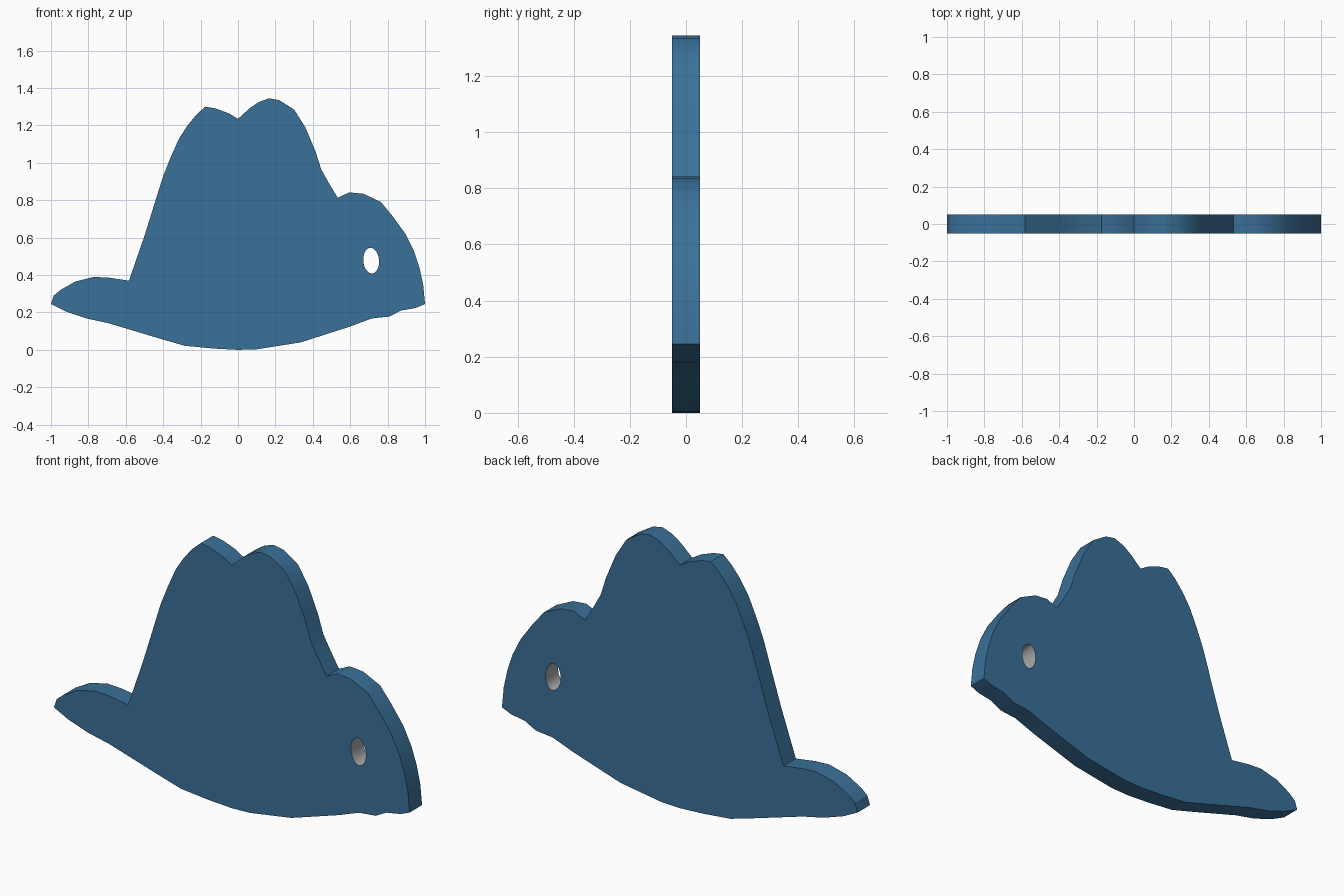
import bpy, bmesh, math

if "Cube" in bpy.data.objects:
    bpy.data.objects.remove(bpy.data.objects["Cube"])

HALF = 0.05  # half thickness of the plate

# Hat silhouette in (x, z), clockwise from the left brim tip
OUTLINE = [
    # left brim
    (-1, .245), (-.985, .29), (-.95, .32), (-.87, .365), (-.77, .39), (-.69, .386), (-.583, .37),
    # crown, with a dent in the middle
    (-.5, .61), (-.4, .93), (-.36, 1.03), (-.315, 1.13), (-.27, 1.2), (-.22, 1.26), (-.175, 1.3),
    (-.12, 1.291), (-.05, 1.265), (0, 1.235), (.06, 1.29), (.11, 1.325), (.165, 1.345),
    (.22, 1.335), (.3, 1.285), (.36, 1.19), (.415, 1.06), (.445, .965), (.49, .885), (.533, .813),
    # raised right brim
    (.595, .842), (.67, .835), (.765, .79), (.83, .71), (.895, .62), (.94, .53), (.97, .44),
    (.99, .35), (1, .245),
    # underside
    (.95, .224), (.87, .21), (.81, .178), (.715, .168), (.6, .125), (.335, .04), (.1, .003),
    (0, 0), (-.13, .007), (-.285, .022), (-.4, .055), (-.69, .142), (-.81, .168), (-.92, .205),
]


def ellipse(cx, cz, rx, rz, tilt, n=32):
    pts = []
    for i in range(n):
        a = 2 * math.pi * i / n
        u, v = rx * math.cos(a), rz * math.sin(a)
        pts.append((cx + u * math.cos(tilt) - v * math.sin(tilt),
                    cz + u * math.sin(tilt) + v * math.cos(tilt)))
    return pts


def add_loop(bm, pts):
    verts = [bm.verts.new((x, -HALF, z)) for x, z in pts]
    return [bm.edges.new((v, verts[i - 1])) for i, v in enumerate(verts)]


def material(name, color):
    mat = bpy.data.materials.new(name)
    mat.diffuse_color = color
    mat.use_nodes = True
    mat.node_tree.nodes["Principled BSDF"].inputs["Base Color"].default_value = mat.diffuse_color
    return mat


# Plate: fill the outline around the hole, then extrude through the thickness
bm = bmesh.new()
edges = add_loop(bm, OUTLINE) + add_loop(bm, ellipse(.712, .477, .042, .069, math.radians(5)))
bmesh.ops.triangle_fill(bm, edges=edges, use_beauty=True, use_dissolve=False)
ext = bmesh.ops.extrude_face_region(bm, geom=bm.faces[:], use_keep_orig=True)
bmesh.ops.translate(bm, vec=(0, 2 * HALF, 0),
                    verts=[g for g in ext["geom"] if isinstance(g, bmesh.types.BMVert)])
bmesh.ops.recalc_face_normals(bm, faces=bm.faces[:])

# Hole wall is plain grey
for f in bm.faces:
    if all(abs(v.co.x - .712) < .08 and abs(v.co.z - .477) < .08 for v in f.verts):
        f.material_index = 1

mesh = bpy.data.meshes.new("hat_plate")
bm.to_mesh(mesh)
bm.free()
mesh.materials.append(material("blue", (.042, .162, .314, 1)))
mesh.materials.append(material("grey", (.4, .4, .4, 1)))

hat = bpy.data.objects.new("hat_plate", mesh)
bpy.context.collection.objects.link(hat)
bpy.context.view_layer.objects.active = hat
hat.select_set(True)
bpy.ops.object.shade_smooth_by_angle(angle=math.radians(30))
